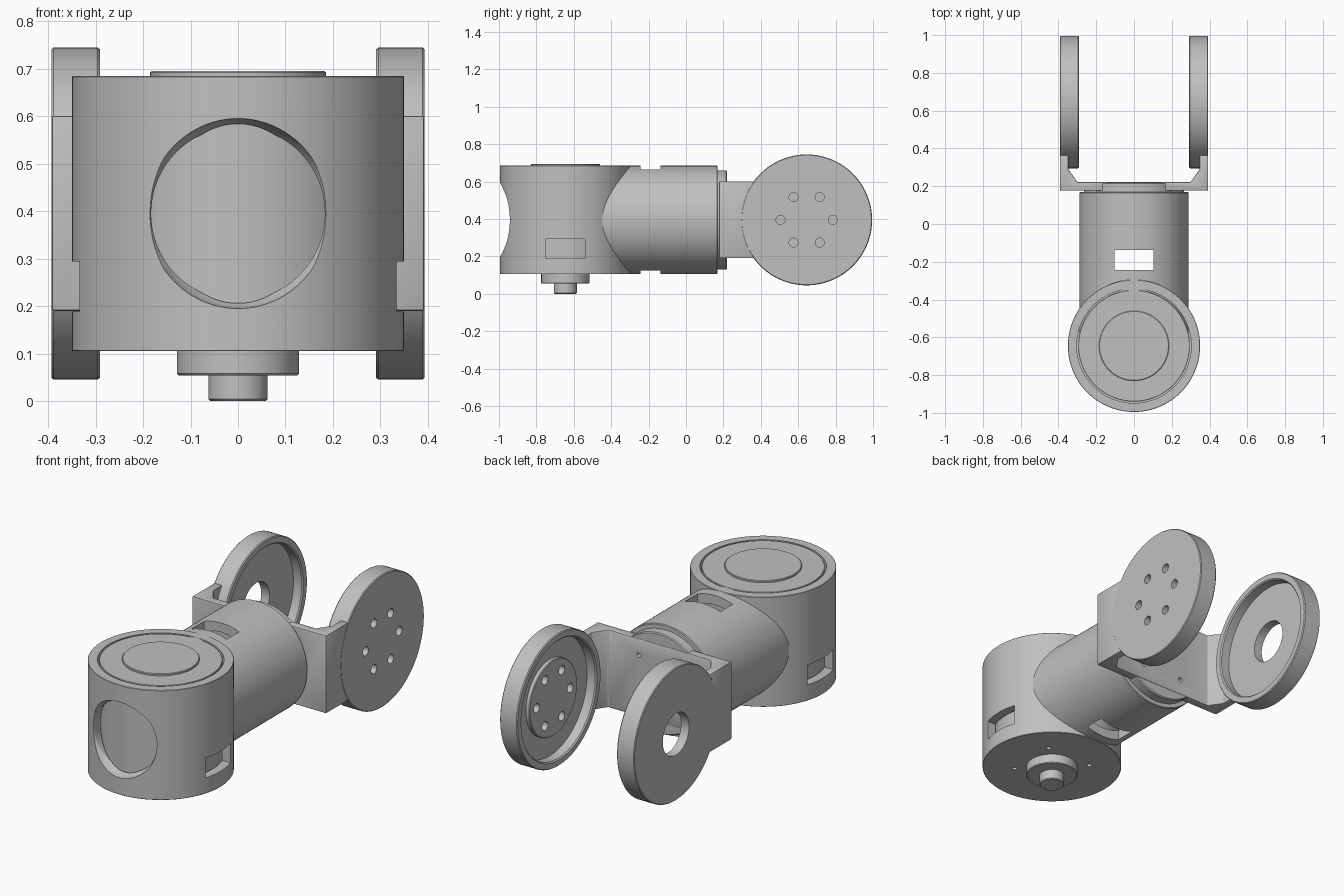
import bpy, bmesh
from math import sin, cos, pi, radians
from mathutils import Vector

cube = bpy.data.objects.get("Cube")
if cube:
    bpy.data.objects.remove(cube, do_unlink=True)

grey = bpy.data.materials.new("machined_grey")
grey.use_nodes = True
GREY = (0.53, 0.53, 0.53, 1)
grey.diffuse_color = GREY
grey.node_tree.nodes["Principled BSDF"].inputs["Base Color"].default_value = GREY

MID_Z = 0.395      # height of both horizontal axes
HUB_Y = 0.645      # distance of both joint axes from the centre


def finish(name, bm):
    bmesh.ops.remove_doubles(bm, verts=bm.verts, dist=1e-5)
    bmesh.ops.recalc_face_normals(bm, faces=bm.faces)
    mesh = bpy.data.meshes.new(name)
    bm.to_mesh(mesh)
    bm.free()
    mesh.materials.append(grey)
    obj = bpy.data.objects.new(name, mesh)
    bpy.context.collection.objects.link(obj)
    return obj


def lathe(name, profile, axis, centre, steps=96):
    """Turn (radius, height) points about an axis; rings close themselves."""
    place = {"X": lambda a, b, h: (h, a, b),
             "Y": lambda a, b, h: (a, h, b),
             "Z": lambda a, b, h: (a, b, h)}[axis]
    bm = bmesh.new()
    rows = []
    for r, h in profile:
        count = steps if r > 0 else 1
        rows.append([bm.verts.new(Vector(centre) + Vector(
            place(r * cos(2 * pi * i / count), r * sin(2 * pi * i / count), h)))
            for i in range(count)])
    pairs = list(zip(rows, rows[1:]))
    if profile[0][0] > 0:
        pairs.append((rows[-1], rows[0]))
    for low, high in pairs:
        for i in range(steps):
            j = i + 1
            ring = [low[i % len(low)], low[j % len(low)],
                    high[j % len(high)], high[i % len(high)]]
            bm.faces.new(list(dict.fromkeys(ring)))
    return finish(name, bm)


def rod(name, radius, start, end, axis, centre, steps=32):
    return lathe(name, [(0, start), (radius, start), (radius, end), (0, end)],
                 axis, centre, steps)


def block(name, size, centre):
    bm = bmesh.new()
    bmesh.ops.create_cube(bm, size=1)
    bmesh.ops.scale(bm, vec=size, verts=bm.verts)
    bmesh.ops.translate(bm, vec=centre, verts=bm.verts)
    return finish(name, bm)


def apply_modifiers(obj):
    bpy.context.view_layer.update()
    graph = bpy.context.evaluated_depsgraph_get()
    mesh = bpy.data.meshes.new_from_object(obj.evaluated_get(graph))
    obj.modifiers.clear()
    obj.data = mesh


def combine(obj, others, operation="DIFFERENCE"):
    for other in others:
        mod = obj.modifiers.new("combine", "BOOLEAN")
        mod.operation, mod.solver, mod.object = operation, "EXACT", other
    apply_modifiers(obj)
    for other in others:
        bpy.data.objects.remove(other, do_unlink=True)


def ring_points(count, radius, offset=0):
    for i in range(count):
        a = radians(offset) + 2 * pi * i / count
        yield radius * cos(a), radius * sin(a)


# Upright housing: cup with a round front window, side slots and screw holes
base = (0, -HUB_Y, 0)
housing = lathe("upright_housing", [
    (0, 0.105), (0.348, 0.105), (0.35, 0.107), (0.35, 0.683), (0.348, 0.685),
    (0.303, 0.685), (0.303, 0.13), (0, 0.13)], "Z", base, 128)
window = lathe("window_cutter", [
    (0, -1.1), (0.215, -1.1), (0.195, -0.958), (0.183, -0.938),
    (0.183, -0.75), (0, -0.75)], "Y", (0, 0, MID_Z))
slots = block("slot_cutter", (1, 0.21, 0.105), (0, -HUB_Y, 0.241))
screws = [rod("screw_cutter", 0.012, 0.05, 0.12, "Z", (x, y - HUB_Y, 0), 16)
          for x, y in ring_points(4, 0.19, 45)]
combine(housing, [window, slots] + screws)

# Motor inside the housing, with the raised cap on top
lathe("upright_motor", [
    (0, 0.125), (0.295, 0.125), (0.295, 0.683), (0.293, 0.685), (0.185, 0.685),
    (0.185, 0.692), (0.182, 0.695), (0, 0.695)], "Z", base, 128)

# Stepped output shaft underneath
lathe("output_shaft", [
    (0, 0), (0.058, 0), (0.062, 0.004), (0.062, 0.054), (0.125, 0.054),
    (0.129, 0.058), (0.129, 0.11), (0, 0.11)], "Z", base, 64)

# Hollow forearm tube with a slot through top and bottom
tube = lathe("forearm_tube", [
    (0, -0.02), (0.24, -0.02), (0.24, -0.6), (0.2895, -0.6),
    (0.2895, 0.165), (0.286, 0.169), (0, 0.169)], "Y", (0, 0, MID_Z), 128)
combine(tube, [block("slot_cutter", (0.205, 0.105, 1), (0, -0.19, MID_Z))])

# Fork bracket: U-shaped plate joined to a round flange
half = [(0.392, 0.177), (0.392, 0.365), (0.347, 0.365), (0.347, 0.29), (0.3, 0.222)]
outline = half + [(-x, y) for x, y in reversed(half)]
bm = bmesh.new()
face = bm.faces.new([bm.verts.new((x, y, 0.19)) for x, y in outline])
grown = bmesh.ops.extrude_face_region(bm, geom=[face])["geom"]
bmesh.ops.translate(bm, vec=(0, 0, 0.411),
                    verts=[v for v in grown if isinstance(v, bmesh.types.BMVert)])
fork = finish("fork_bracket", bm)
bevel = fork.modifiers.new("soft_edges", "BEVEL")
bevel.width, bevel.segments = 0.005, 2
apply_modifiers(fork)
flange = lathe("flange", [
    (0, 0.163), (0.265, 0.163), (0.265, 0.215), (0.26, 0.2195), (0, 0.2195)],
    "Y", (0, 0, MID_Z))
combine(fork, [flange], "UNION")
combine(fork, [rod("screw_cutter", 0.012, 0.18, 0.3, "Y", (x, 0, MID_Z + z), 16)
               for x, z in ring_points(4, 0.17, 45)])

# Fork discs: dished on the inside, one with a drilled hub, one with a bore
hub_centre = (0, HUB_Y, MID_Z)
rim = [(0.346, 0.393), (0.35, 0.389), (0.35, 0.296), (0.346, 0.291),
       (0.317, 0.291), (0.311, 0.297), (0.311, 0.345)]
left_disc = lathe("left_fork_disc", [(0, 0.393)] + rim + [
    (0.2, 0.345), (0.2, 0.328), (0.196, 0.324), (0, 0.324)], "X", hub_centre, 128)
combine(left_disc, [
    rod("bolt_cutter", 0.024, 0.2, 0.5, "X", (0, HUB_Y + y, MID_Z + z))
    for y, z in ring_points(6, 0.14)])
right_profile = [(0.11, 0.393)] + rim + [(0.11, 0.345)]
lathe("right_fork_disc", [(r, -h) for r, h in right_profile], "X", hub_centre, 128)

# Smooth the round surfaces, keep the edges crisp
bpy.ops.object.select_all(action="DESELECT")
for obj in bpy.context.scene.objects:
    if obj.type == "MESH" and grey.name in obj.data.materials:
        obj.select_set(True)
        bpy.context.view_layer.objects.active = obj
bpy.ops.object.shade_smooth_by_angle(angle=radians(30))
